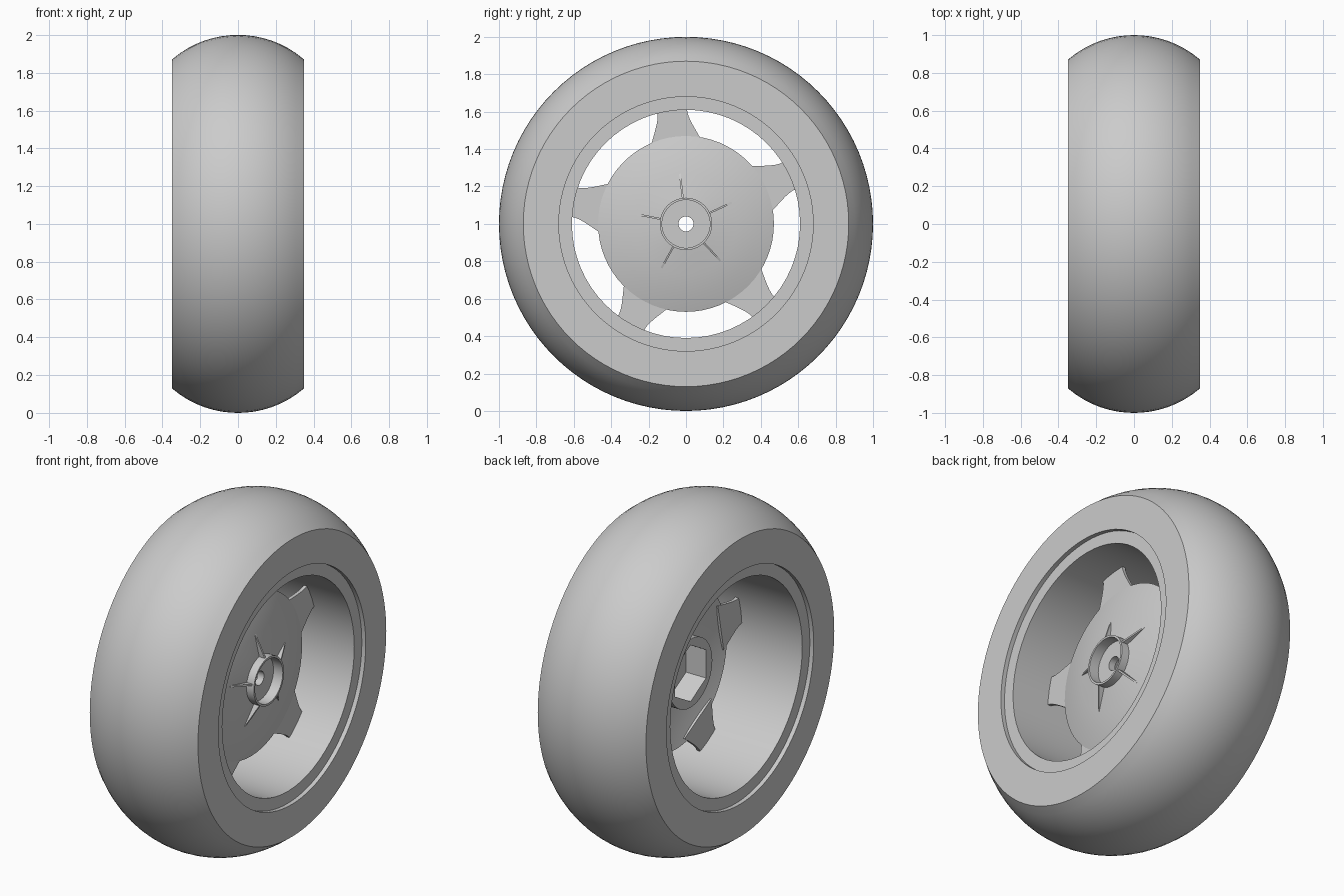
import bpy, bmesh, math
from mathutils import Matrix

cube = bpy.data.objects.get("Cube")
if cube:
    bpy.data.objects.remove(cube, do_unlink=True)

grey = bpy.data.materials.new("light grey")
grey.use_nodes = True
colour = (0.6, 0.6, 0.6, 1)
grey.diffuse_color = colour
grey.node_tree.nodes["Principled BSDF"].inputs["Base Color"].default_value = colour

ARM_ANGLES = [math.radians(25 + 72 * i) for i in range(5)]


def finish(name, bm):
    bmesh.ops.remove_doubles(bm, verts=bm.verts, dist=1e-5)
    bmesh.ops.recalc_face_normals(bm, faces=bm.faces)
    mesh = bpy.data.meshes.new(name)
    bm.to_mesh(mesh)
    bm.free()
    mesh.materials.append(grey)
    obj = bpy.data.objects.new(name, mesh)
    bpy.context.collection.objects.link(obj)
    obj.location.z = 1
    return obj


def smooth(obj):
    bpy.ops.object.select_all(action='DESELECT')
    obj.select_set(True)
    bpy.context.view_layer.objects.active = obj
    bpy.ops.object.shade_smooth_by_angle(angle=math.radians(25))


def lathe(name, profile, steps):
    """Spin a closed (x, radius) profile around the axle."""
    bm = bmesh.new()
    verts = [bm.verts.new((x, 0, r)) for x, r in profile]
    edges = [bm.edges.new((verts[i - 1], verts[i])) for i in range(len(verts))]
    bmesh.ops.spin(bm, geom=verts + edges, cent=(0, 0, 0), axis=(1, 0, 0),
                   angle=math.tau, steps=steps, use_duplicate=False)
    return finish(name, bm)


def add_prism(bm, outline, depth):
    face = bm.faces.new([bm.verts.new(p) for p in outline])
    new = bmesh.ops.extrude_face_region(bm, geom=[face])["geom"]
    bmesh.ops.translate(bm, vec=depth,
                        verts=[v for v in new if isinstance(v, bmesh.types.BMVert)])


# Tyre: rounded tread, flat side walls
HALF, RADIUS = 0.35, 0.536
tread = []
for i in range(17):
    x = -HALF + 2 * HALF * i / 16
    tread.append((x, 1 - RADIUS + math.sqrt(RADIUS ** 2 - x ** 2)))
smooth(lathe("tyre", tread + [(HALF, 0.68), (-HALF, 0.68)], 96))

# Rim barrel, set slightly back from the side walls
smooth(lathe("rim", [(-0.325, 0.61), (-0.325, 0.685), (0.325, 0.685), (0.325, 0.61)], 64))

# Domed hub with front collar and rear boss
hub = lathe("hub", [
    (0.14, 0.04), (0.14, 0.128), (0.2, 0.128), (0.2, 0.14), (0.153, 0.14),
    (0.135, 0.27), (0.113, 0.38), (0.085, 0.47), (0.065, 0.47), (0.093, 0.38),
    (0.115, 0.27), (0.125, 0.2), (-0.03, 0.2), (-0.03, 0.04)], 64)

# Hexagonal socket cut into the rear boss
bm = bmesh.new()
socket = [(-0.1, 0.165 * math.sin(i * math.tau / 6), 0.165 * math.cos(i * math.tau / 6))
          for i in range(6)]
add_prism(bm, socket, (0.2, 0, 0))
cutter = finish("socket_cutter", bm)
cutter.hide_render = True
cut = hub.modifiers.new("socket", 'BOOLEAN')
cut.operation = 'DIFFERENCE'
cut.solver = 'EXACT'
cut.object = cutter
bpy.context.view_layer.objects.active = hub
bpy.ops.object.modifier_apply(modifier=cut.name)
bpy.data.objects.remove(cutter, do_unlink=True)
smooth(hub)

# Five short spokes that flare towards the hub
bm = bmesh.new()
for angle in ARM_ANGLES:
    sides = ([], [])
    for i in range(9):
        r = 0.445 + 0.17 * i / 8
        spread = math.radians(7.5 + 8.5 * (max(0, 0.61 - r) / 0.14) ** 1.6)
        for side, sign in zip(sides, (-1, 1)):
            a = angle + sign * spread
            side.append((0.065, r * math.cos(a), r * math.sin(a)))
    add_prism(bm, sides[0] + sides[1][::-1], (0.02, 0, 0))
smooth(finish("spokes", bm))

# Five thin triangular ribs bracing the collar
bm = bmesh.new()
for angle in ARM_ANGLES:
    rib = bmesh.new()
    add_prism(rib, [(0.13, -0.005, 0.135), (0.19, -0.005, 0.135),
                    (0.136, -0.005, 0.27), (0.125, -0.005, 0.27)], (0, 0.01, 0))
    rib.transform(Matrix.Rotation(angle - math.pi / 2, 4, 'X'))
    part = bpy.data.meshes.new("rib")
    rib.to_mesh(part)
    rib.free()
    bm.from_mesh(part)
    bpy.data.meshes.remove(part)
finish("collar_ribs", bm)
